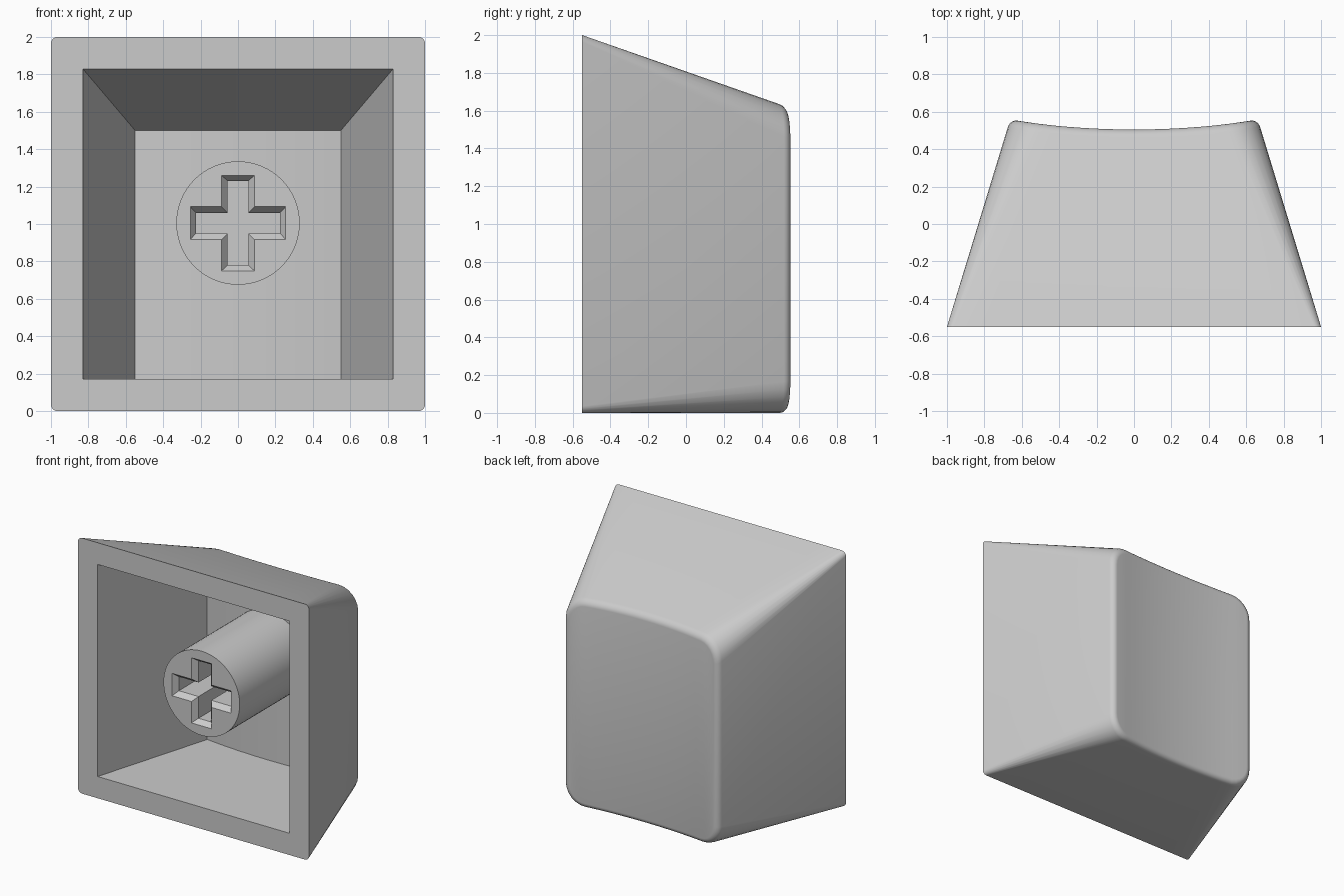
import bpy, bmesh, math

if "Cube" in bpy.data.objects:
    bpy.data.objects.remove(bpy.data.objects["Cube"])

GREY = (0.6, 0.6, 0.6, 1)
mat = bpy.data.materials.new("light_grey_plastic")
mat.use_nodes = True
mat.diffuse_color = GREY
mat.node_tree.nodes["Principled BSDF"].inputs["Base Color"].default_value = GREY

FRONT, BACK = -0.55, 0.55


def lerp(a, b, t):
    return a + (b - a) * t


def outline(half, low, high, radius, steps, cuts):
    """Rounded rectangle in x, z; the second half mirrors the first in z."""
    mid, hz = (low + high) / 2, (high - low) / 2
    upper = []
    for i in range(steps + 1):
        a = math.pi / 2 * i / steps if steps else math.pi / 4
        k = (math.cos(a), math.sin(a)) if steps else (1, 1)
        upper.append((half - radius + radius * k[0], hz - radius + radius * k[1]))
    flat = half - radius
    edge = [(lerp(flat, -flat, i / cuts), hz) for i in range(1, cuts)]
    upper += edge + [(-x, z) for x, z in reversed(upper)]
    full = upper + [(x, -z) for x, z in reversed(upper)]
    return [(x, mid + z) for x, z in full]


def loft(name, rings, strip_end=False):
    """Skin a list of rings; the last end may be closed with z-wise strips."""
    bm = bmesh.new()
    rows = [[bm.verts.new(p) for p in ring] for ring in rings]
    n = len(rows[0])
    for a, b in zip(rows, rows[1:]):
        for i in range(n):
            j = (i + 1) % n
            bm.faces.new((a[i], a[j], b[j], b[i]))
    bm.faces.new(rows[0])
    end = rows[-1]
    if strip_end:
        for i in range(n // 2 - 1):
            bm.faces.new((end[i], end[i + 1], end[n - 2 - i], end[n - 1 - i]))
    else:
        bm.faces.new(end)
    bmesh.ops.recalc_face_normals(bm, faces=bm.faces)
    mesh = bpy.data.meshes.new(name)
    bm.to_mesh(mesh)
    bm.free()
    mesh.materials.append(mat)
    obj = bpy.data.objects.new(name, mesh)
    bpy.context.collection.objects.link(obj)
    return obj


def carve(obj, cutter):
    """Subtract the cutter, then shade with sharp edges kept."""
    mod = obj.modifiers.new("cut", "BOOLEAN")
    mod.operation, mod.solver, mod.object = "DIFFERENCE", "EXACT", cutter
    bpy.ops.object.select_all(action="DESELECT")
    obj.select_set(True)
    bpy.context.view_layer.objects.active = obj
    bpy.ops.object.modifier_apply(modifier=mod.name)
    bpy.data.objects.remove(cutter)
    bpy.ops.object.shade_smooth_by_angle(angle=math.radians(32))


# Outer shell: tapered walls, rolled edge and a dished back face
def shell_ring(inset, drop):
    base = outline(1, 0, 2, 0.035, 6, 12)
    tip = outline(0.665 - inset, inset, 1.615 - inset, 0.17 - inset, 6, 12)
    ring = []
    for (bx, bz), (tx, tz) in zip(base, tip):
        y = 0.505 + 0.05 * (tx / 0.64) ** 2 - drop
        t = (y - FRONT) / (BACK - FRONT)
        ring.append((lerp(bx, tx, t), y, lerp(bz, tz, t)))
    return ring


roll = 0.04
rings = [[(x, FRONT, z) for x, z in outline(1, 0, 2, 0.035, 6, 12)]]
for i in range(6):
    a = math.pi / 2 * i / 5
    rings.append(shell_ring(roll * (1 - math.cos(a)), roll * (1 - math.sin(a))))
shell = loft("cap_shell", rings, True)

# Hollow inside with a gently curved floor
mouth = outline(0.83, 0.17, 1.83, 0, 0, 8)
floor = outline(0.55, 0.17, 1.5, 0, 0, 8)
deep = [(x, 0.37 + 0.035 * (x / 0.55) ** 2, z) for x, z in floor]
rim = [(x, FRONT, z) for x, z in mouth]
lip = [(x, FRONT - 0.05, z) for x, z in mouth]
carve(shell, loft("hollow_cutter", [lip, rim, deep], True))

# Round stem with a chamfered cross socket
STEM_Z, STEM_Y = 1.005, -0.45


def circle(y):
    return [(0.33 * math.cos(a), y, STEM_Z + 0.33 * math.sin(a))
            for a in (math.tau * i / 64 for i in range(64))]


def cross(y, arm, w):
    quarter = [(arm, -w), (arm, w), (w, w)]
    pts = []
    for c, s in ((1, 0), (0, 1), (-1, 0), (0, -1)):
        pts += [(c * x - s * z, y, STEM_Z + s * x + c * z) for x, z in quarter]
    return pts


stem = loft("stem", [circle(STEM_Y), circle(0.43)])
socket = loft("socket_cutter", [
    cross(STEM_Y - 0.02, 0.255, 0.0875), cross(STEM_Y, 0.255, 0.0875),
    cross(STEM_Y + 0.04, 0.225, 0.055), cross(0.1, 0.225, 0.055)])
carve(stem, socket)
